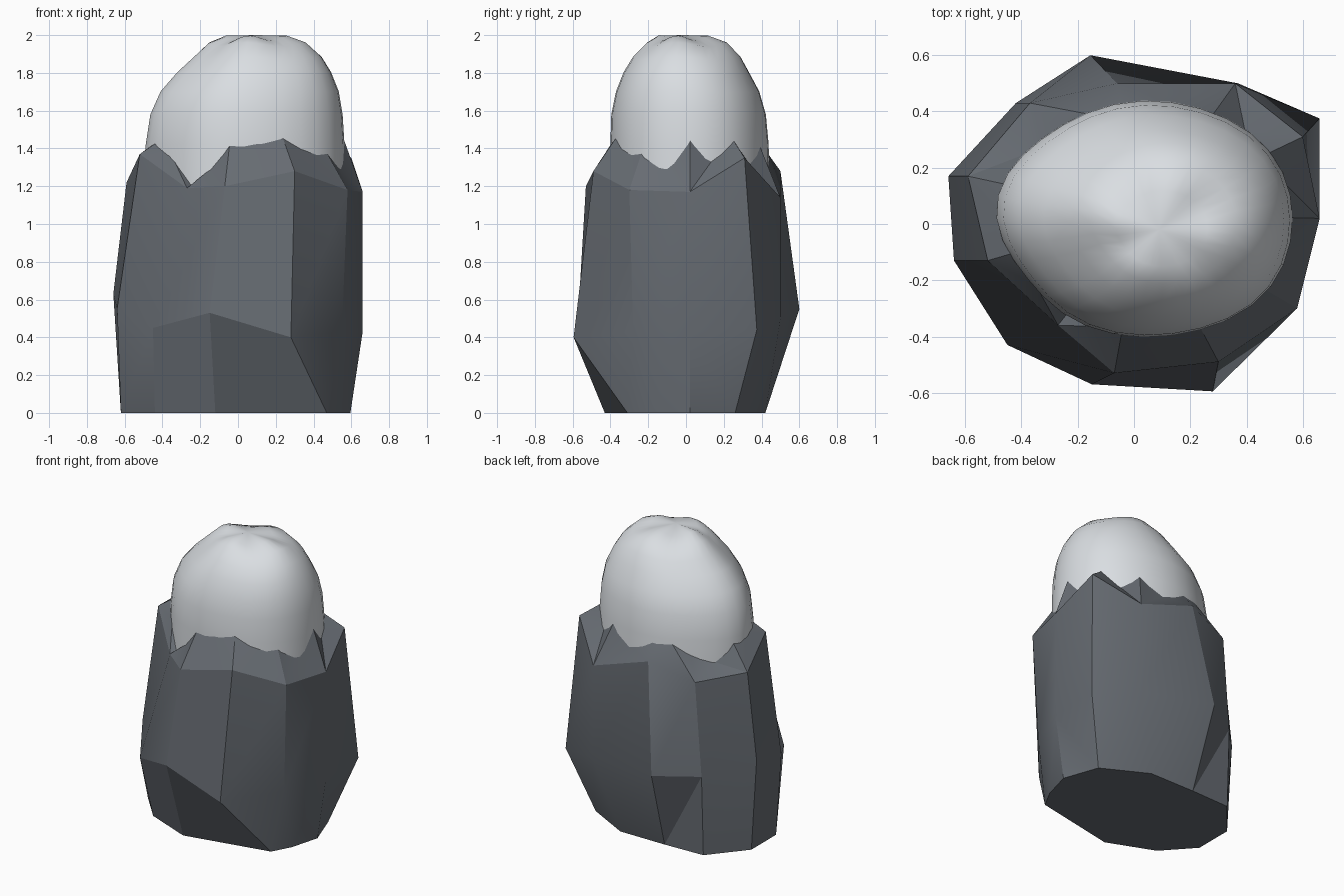
import bpy, bmesh, math

if "Cube" in bpy.data.objects:
    bpy.data.objects.remove(bpy.data.objects["Cube"])


def material(name, rgb):
    m = bpy.data.materials.new(name)
    m.diffuse_color = (*rgb, 1)
    m.use_nodes = True
    m.node_tree.nodes["Principled BSDF"].inputs["Base Color"].default_value = m.diffuse_color
    return m


def finish(bm, name, mat, angle):
    bmesh.ops.recalc_face_normals(bm, faces=bm.faces)
    me = bpy.data.meshes.new(name)
    bm.to_mesh(me)
    bm.free()
    ob = bpy.data.objects.new(name, me)
    bpy.context.collection.objects.link(ob)
    me.materials.append(mat)
    bpy.ops.object.select_all(action='DESELECT')
    ob.select_set(True)
    bpy.context.view_layer.objects.active = ob
    bpy.ops.object.shade_smooth_by_angle(angle=math.radians(angle))
    return ob


# corners of the snow that are pulled in or pushed out: angle, amount
CORNERS = [(212, -.075), (130, -.05), (-42, .04), (38, .025)]


def oval(a, x0, x1, y0, y1, k=1.0):
    # lumpy oval with different reach in each direction
    cx, cy = (x0 + x1) / 2, (y0 + y1) / 2
    k += sum(d * max(0, math.cos(a - math.radians(c))) ** 8 for c, d in CORNERS)
    return (cx + (x1 - x0) / 2 * k * math.cos(a), cy + (y1 - y0) / 2 * k * math.sin(a))


rock_grey = material("rock grey", (0.135, 0.150, 0.170))
snow_white = material("snow white", (0.70, 0.73, 0.76))

# Rock: matching columns around foot, waist and shoulder
foot = [(-.62, .17, 0), (-.62, -.10, 0), (-.44, -.30, 0), (-.12, -.43, 0), (.47, -.31, 0), (.54, -.18, 0),
        (.595, .02, 0), (.51, .26, 0), (.21, .42, 0), (-.13, .42, 0), (-.42, .41, 0)]
waist = [(-.66, .17, .63), (-.64, -.13, .55), (-.45, -.43, .45), (-.15, -.57, .53), (.28, -.595, .40),
         (.55, -.28, .43), (.66, .02, .43), (.66, .375, .44), (.37, .50, .50), (-.155, .60, .55), (-.42, .43, .55)]
shoulder = [(-.59, .17, 1.22), (-.52, -.13, 1.37), (-.27, -.36, 1.19), (-.07, -.53, 1.20), (.30, -.49, 1.28),
            (.58, -.30, 1.18), (.66, .02, 1.17), (.60, .31, 1.35), (.36, .50, 1.14), (-.06, .50, 1.28), (-.37, .43, 1.19)]
# jagged rim heights, two per column
rim_z = [1.38, 1.40, 1.43, 1.36, 1.20, 1.29, 1.42, 1.43, 1.46, 1.39, 1.38,
         1.30, 1.46, 1.34, 1.44, 1.32, 1.41, 1.31, 1.38, 1.39, 1.32, 1.27]
SNOW_BASE = (-.50, .56, -.40, .445)

n = len(foot)
bm = bmesh.new()
rings = [[bm.verts.new(p) for p in ring] for ring in (foot, waist, shoulder)]
ang = [math.atan2((y - .02) / .42, (x - .03) / .53) for x, y, z in shoulder]
rim = []
for i in range(n):
    step = (ang[(i + 1) % n] - ang[i]) % math.tau
    for h in (0, 1):
        x, y = oval(ang[i] + step * h / 2, *SNOW_BASE, .985)
        rim.append(bm.verts.new((x, y, rim_z[2 * i + h])))
f, w, s = rings
for i in range(n):
    j = (i + 1) % n
    bm.faces.new((w[i], w[j], s[j], s[i]))
    # chipped corners at the foot are split into two facets
    if i in (6, 9):
        lo, hi = (f[j], w[i]) if i == 6 else (f[i], w[j])
        bm.faces.new((f[i], f[j], hi))
        bm.faces.new((w[i], w[j], lo))
    else:
        bm.faces.new((f[i], f[j], w[j], w[i]))
core = bm.verts.new((.03, .02, 1.4))
for i in range(n):
    j, a, b, c = (i + 1) % n, rim[2 * i], rim[2 * i + 1], rim[(2 * i + 2) % (2 * n)]
    for tri in ((s[i], b, a), (s[i], s[j], b), (s[j], c, b), (a, b, core), (b, c, core)):
        bm.faces.new(tri)
bm.faces.new(f)
finish(bm, "rock", rock_grey, 24)

# Snow cap: oval rings that follow the side outlines, gently furrowed
profile = [(1.12, -.50, .56, -.40, .445), (1.42, -.50, .56, -.40, .44), (1.58, -.475, .55, -.395, .425),
           (1.70, -.42, .53, -.37, .39), (1.80, -.33, .49, -.33, .335), (1.88, -.24, .44, -.28, .29),
           (1.95, -.16, .36, -.21, .22), (1.983, -.07, .26, -.15, .12)]
SEG = 32
bm = bmesh.new()
levels = []
for k, (z, *ext) in enumerate(profile):
    ring = []
    for i in range(SEG):
        a = math.tau * i / SEG
        furrow = .014 * max(0, k - 2) / 5 * math.cos(4 * a + .9)
        x, y = oval(a, *ext)
        ring.append(bm.verts.new((x, y, z + furrow)))
    levels.append(ring)
for lo, hi in zip(levels, levels[1:]):
    for i in range(SEG):
        j = (i + 1) % SEG
        bm.faces.new((lo[i], lo[j], hi[j], hi[i]))
peak = bm.verts.new((.09, -.02, 2.0))
for i in range(SEG):
    bm.faces.new((levels[-1][i], levels[-1][(i + 1) % SEG], peak))
bm.faces.new(levels[0])
finish(bm, "snow_cap", snow_white, 40)
